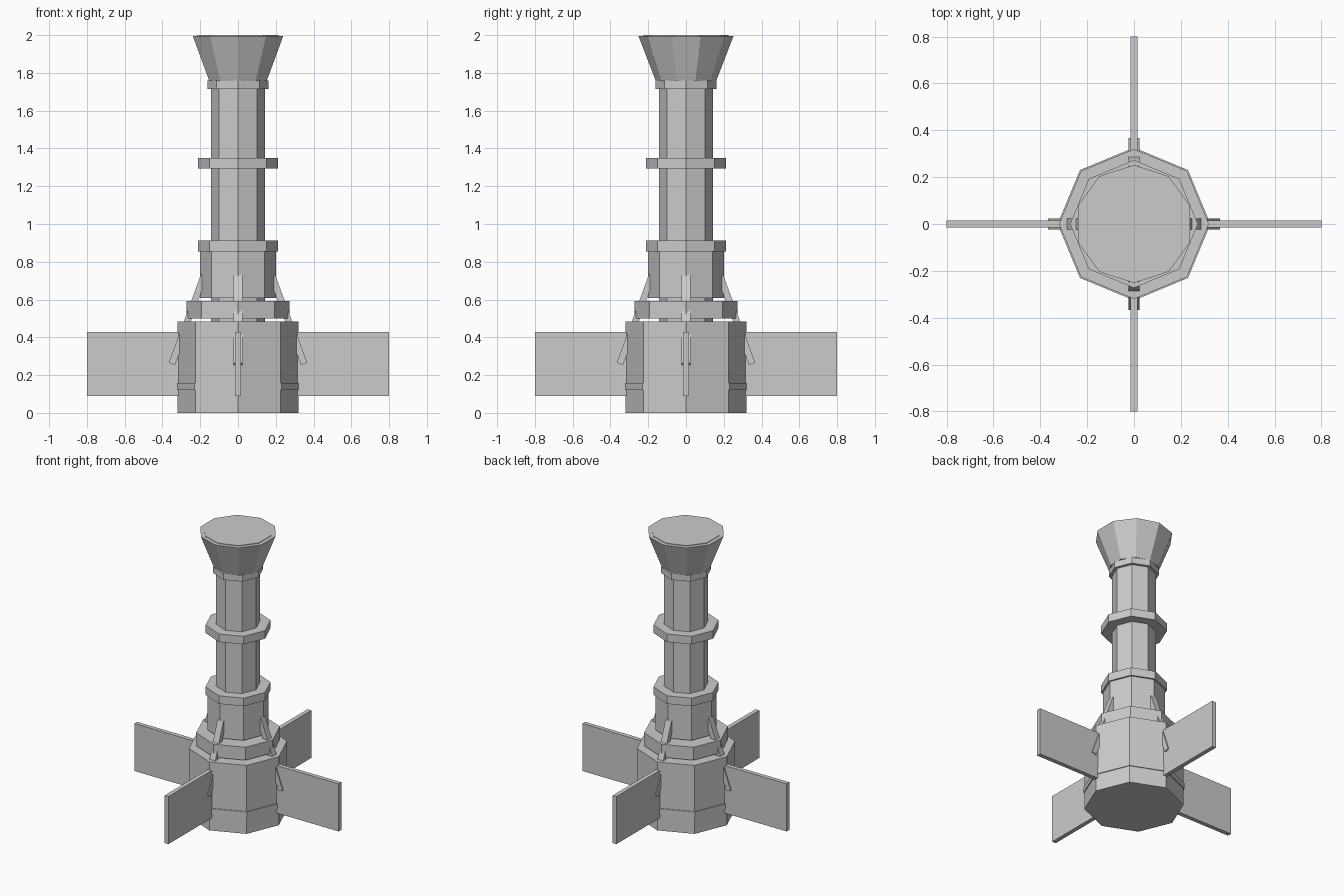
import bpy, math
from mathutils import Vector

if "Cube" in bpy.data.objects:
    bpy.data.objects.remove(bpy.data.objects["Cube"])

grey = bpy.data.materials.new("plain grey")
grey.diffuse_color = (0.6, 0.6, 0.6, 1)
grey.use_nodes = True
grey.node_tree.nodes["Principled BSDF"].inputs["Base Color"].default_value = grey.diffuse_color


def finish(name, verts, faces):
    me = bpy.data.meshes.new(name)
    me.from_pydata(verts, [], faces)
    me.materials.append(grey)
    ob = bpy.data.objects.new(name, me)
    bpy.context.collection.objects.link(ob)
    return ob


def prism(name, z0, z1, r0, r1=None, sides=8, start=0.0):
    """Straight or tapered n-sided prism around the z axis."""
    r1 = r0 if r1 is None else r1
    verts = []
    for r, z in ((r0, z0), (r1, z1)):
        for i in range(sides):
            a = start + 2 * math.pi * i / sides
            verts.append((r * math.cos(a), r * math.sin(a), z))
    faces = [(i, (i + 1) % sides, sides + (i + 1) % sides, sides + i) for i in range(sides)]
    faces += [tuple(reversed(range(sides))), tuple(range(sides, 2 * sides))]
    finish(name, verts, faces)


def bar(name, p0, p1, depth, width, turn):
    """Box from p0 to p1 in the (radius, z) plane, turned about z."""
    a, b = Vector(p0), Vector(p1)
    d = (b - a).normalized()
    n = Vector((d.y, -d.x)) * depth / 2
    quad = [a + n, b + n, b - n, a - n]
    verts = [(q.x, s * width / 2, q.y) for s in (-1, 1) for q in quad]
    faces = [(0, 3, 2, 1), (4, 5, 6, 7), (0, 1, 5, 4), (1, 2, 6, 5), (2, 3, 7, 6), (3, 0, 4, 7)]
    ob = finish(name, verts, [tuple(reversed(f)) for f in faces])
    ob.rotation_euler.z = turn


# octagonal body, from the ground up
prism("base", 0.0, 0.485, 0.32)
prism("base_band", 0.12, 0.158, 0.326)
prism("lower_collar", 0.50, 0.592, 0.273)
prism("sleeve", 0.607, 0.87, 0.2)
prism("sleeve_ring", 0.855, 0.912, 0.212)
prism("column", 0.47, 1.73, 0.142)
prism("middle_ring", 1.293, 1.35, 0.212)
prism("neck_ring", 1.715, 1.76, 0.162)

# ten-sided flared top
prism("flared_top", 1.758, 1.996, 0.16, 0.252, 10, math.pi / 2)
prism("top_cap", 1.99, 2.0, 0.225, 0.225, 10, math.pi / 2)

# four fins and four leaning struts
for i in range(4):
    turn = i * math.pi / 2
    bar(f"fin_{i + 1}", (0.55, 0.09), (0.55, 0.427), 0.5, 0.03, turn)
    bar(f"strut_{i + 1}", (0.35, 0.259), (0.18, 0.727), 0.035, 0.046, turn)

# make sure all normals point outward
import bmesh
for ob in bpy.data.objects:
    bm = bmesh.new()
    bm.from_mesh(ob.data)
    bmesh.ops.recalc_face_normals(bm, faces=bm.faces)
    bm.to_mesh(ob.data)
    bm.free()
